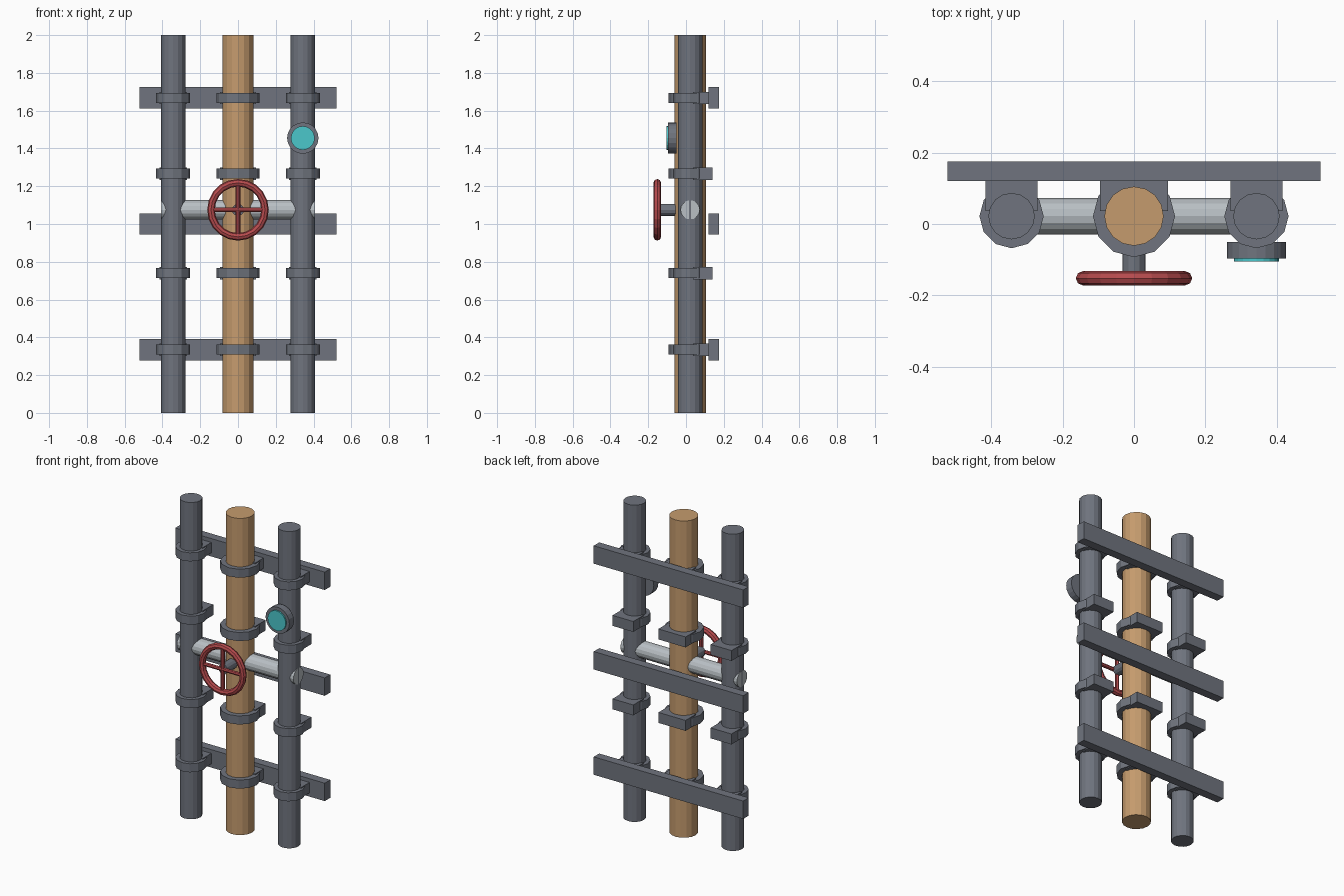
import bpy
from math import pi

cube = bpy.data.objects.get("Cube")
if cube:
    bpy.data.objects.remove(cube, do_unlink=True)


def material(name, r, g, b):
    m = bpy.data.materials.new(name)
    m.use_nodes = True
    m.diffuse_color = (r, g, b, 1)
    m.node_tree.nodes["Principled BSDF"].inputs["Base Color"].default_value = (r, g, b, 1)
    return m


steel = material("dark steel", 0.16, 0.175, 0.21)
copper = material("copper", 0.56, 0.33, 0.155)
silver = material("pale metal", 0.48, 0.52, 0.55)
red = material("red paint", 0.47, 0.07, 0.075)
teal = material("teal glass", 0.07, 0.57, 0.6)

ROT = {"X": (0, pi / 2, 0), "Y": (pi / 2, 0, 0), "Z": (0, 0, 0)}


def finish(name, mat):
    ob = bpy.context.object
    ob.name = name
    ob.data.materials.append(mat)
    return ob


def cylinder(name, mat, loc, radius, length, axis="Z", sides=16):
    bpy.ops.mesh.primitive_cylinder_add(vertices=sides, radius=radius, depth=length,
                                        location=loc, rotation=ROT[axis])
    return finish(name, mat)


def box(name, mat, loc, size):
    bpy.ops.mesh.primitive_cube_add(size=1, location=loc)
    ob = finish(name, mat)
    ob.scale = size
    return ob


PIPE_Y = 0.022
WHEEL_Z = 1.075
SIDE_X = 0.343

# Upright pipes, each with four wall clamps
pipes = [("right", -SIDE_X, 0.065, 0.09, 0.145, steel),
         ("middle", 0, 0.083, 0.115, 0.19, copper),
         ("left", SIDE_X, 0.065, 0.09, 0.145, steel)]
for side, x, radius, ring, width, mat in pipes:
    cylinder(f"{side}_pipe", mat, (x, PIPE_Y, 1), radius, 2)
    for i, z in enumerate((0.335, 0.74, 1.267, 1.667)):
        cylinder(f"{side}_clamp_ring_{i}", steel, (x, PIPE_Y, z), ring, 0.054, sides=12)
        box(f"{side}_clamp_block_{i}", steel, (x, 0.088, z), (width, 0.104, 0.066))

# Back rails
for i, z in enumerate((0.335, 1.0, 1.668)):
    box(f"back_rail_{i}", steel, (0, 0.1475, z), (1.044, 0.055, 0.113))

# Cross pipe through the uprights
cylinder("cross_pipe", silver, (0, PIPE_Y, WHEEL_Z), 0.051, 0.814, "X")

# Valve stem and hand wheel
cylinder("valve_stem", steel, (0, -0.1, WHEEL_Z), 0.032, 0.1, "Y", 12)
bpy.ops.mesh.primitive_torus_add(major_segments=20, minor_segments=8, major_radius=0.143,
                                 minor_radius=0.02, location=(0, -0.152, WHEEL_Z),
                                 rotation=ROT["Y"])
finish("wheel_rim", red)
for axis in "XZ":
    cylinder(f"wheel_spoke_{axis.lower()}", red, (0, -0.152, WHEEL_Z), 0.012, 0.28, axis, 8)

# Pressure gauge
cylinder("gauge_body", steel, (SIDE_X, -0.073, 1.455), 0.083, 0.046, "Y", 20)
cylinder("gauge_face", teal, (SIDE_X, -0.1, 1.455), 0.063, 0.009, "Y", 20)
